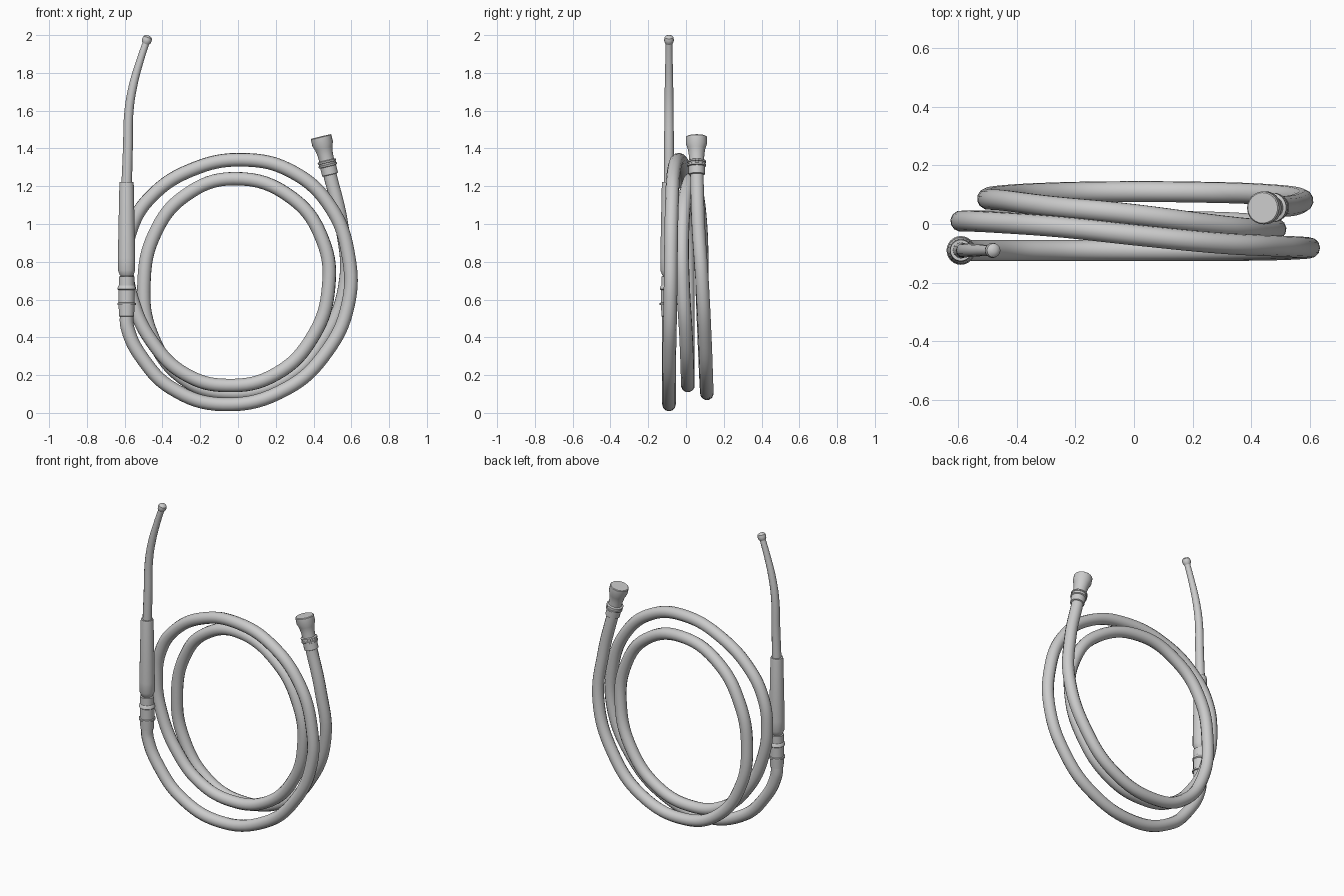
import bpy, bmesh, math
from mathutils import Vector

if "Cube" in bpy.data.objects:
    bpy.data.objects.remove(bpy.data.objects["Cube"])


def tube(name, pts, radius, res=8):
    """Smooth round tube through pts (x, y, z[, radius factor]), turned into a mesh."""
    cu = bpy.data.curves.new(name, 'CURVE')
    cu.dimensions = '3D'
    cu.bevel_depth = radius
    cu.bevel_resolution = 4
    cu.resolution_u = res
    cu.use_fill_caps = True
    sp = cu.splines.new('BEZIER')
    sp.bezier_points.add(len(pts) - 1)
    for bp, p in zip(sp.bezier_points, pts):
        bp.co = p[:3]
        bp.handle_left_type = bp.handle_right_type = 'AUTO'
        bp.radius = p[3] if len(p) > 3 else 1
    ob = bpy.data.objects.new(name, cu)
    bpy.context.collection.objects.link(ob)
    finish(ob, True)


def finish(ob, convert=False):
    bpy.ops.object.select_all(action='DESELECT')
    bpy.context.view_layer.objects.active = ob
    ob.select_set(True)
    if convert:
        bpy.ops.object.convert(target='MESH')
    bpy.ops.object.shade_smooth_by_angle(angle=math.radians(35))


def lathe(name, profile, base, axis, sides=24):
    """Closed solid of revolution from (radius, height) pairs along an axis."""
    rot = Vector(axis).to_track_quat('Z', 'Y')
    bm = bmesh.new()
    rings = [[bm.verts.new(Vector(base) + rot @ Vector((
        r * math.cos(2 * math.pi * i / sides), r * math.sin(2 * math.pi * i / sides), h)))
        for i in range(sides)] for r, h in profile]
    for a, b in zip(rings, rings[1:]):
        for i in range(sides):
            j = (i + 1) % sides
            bm.faces.new((a[i], a[j], b[j], b[i]))
    bm.faces.new(rings[0][::-1])
    bm.faces.new(rings[-1])
    me = bpy.data.meshes.new(name)
    bm.to_mesh(me)
    bm.free()
    ob = bpy.data.objects.new(name, me)
    bpy.context.collection.objects.link(ob)
    finish(ob)


# Coiled hose: front outer loop, inner loop, then rear strand to the connector
outer_loop = [
    (-.59, -.09, .54), (-.585, -.09, .45), (-.50, -.09, .28), (-.35, -.09, .13),
    (-.08, -.09, .045), (.26, -.09, .13), (.47, -.088, .325), (.582, -.083, .57),
    (.585, -.08, .83), (.49, -.075, 1.09), (.29, -.065, 1.275), (.03, -.04, 1.34),
    (-.25, -.01, 1.285), (-.46, .005, 1.145), (-.56, .01, .99)]
inner_loop = [
    (-.59, .01, .8), (-.56, .01, .6), (-.45, .01, .37), (-.28, .01, .205),
    (-.06, .01, .145), (.2, .008, .205), (.40, 0, .41), (.48, -.015, .67),
    (.45, -.02, .91), (.29, -.005, 1.135), (-.02, .035, 1.24), (-.28, .06, 1.15),
    (-.44, .08, .95)]
rear_strand = [
    (-.498, .085, .68), (-.46, .095, .42), (-.30, .105, .19), (-.07, .11, .105),
    (.25, .108, .18), (.46, .1, .40), (.57, .085, .70), (.548, .065, 1.0),
    (.482, .057, 1.28)]
tube("hose", outer_loop + inner_loop + rear_strand, .036)

# Wand: coupling, neck and grip on a common vertical axis
WX, WY = -.59, -.09
lathe("wand_coupling", [
    (.034, .51), (.040, .512), (.042, .57), (.049, .572), (.049, .582), (.043, .584),
    (.043, .65), (.049, .655), (.045, .67), (.041, .675), (.041, .722), (.03, .724)],
    (WX, WY, 0), (0, 0, 1))
lathe("wand_neck", [(.032, .70), (.032, .735), (.04, .74), (.04, .75)],
      (WX, WY, 0), (0, 0, 1))
lathe("wand_grip", [
    (.030, .722), (.036, .73), (.046, .755), (.046, .82), (.038, 1.21),
    (.036, 1.222), (.025, 1.222)], (WX, WY, 0), (0, 0, 1))

# Tapered, bent spray pipe with a small round tip
tube("wand_pipe", [
    (WX, WY, 1.19, 1), (-.583, WY, 1.4, .93), (-.577, WY, 1.60, .86),
    (-.556, WY, 1.73, .8), (-.52, WY, 1.86, .7), (-.485, WY, 1.965, .64)], .028)
lathe("spray_tip", [
    (.017, -.024), (.024, -.013), (.026, 0), (.024, .013), (.016, .021), (.006, .024)],
    (-.482, WY, 1.975), (.3, 0, .95), 16)

# Flared connector at the far end of the hose
lathe("hose_connector", [
    (.036, 0), (.043, .003), (.043, .045), (.050, .048), (.050, .056), (.046, .058),
    (.046, .066), (.050, .068), (.050, .076), (.040, .08), (.041, .11), (.047, .145),
    (.056, .168), (.056, .205), (.052, .209)],
    (.488, .057, 1.26), (-.235, -.01, .97))
